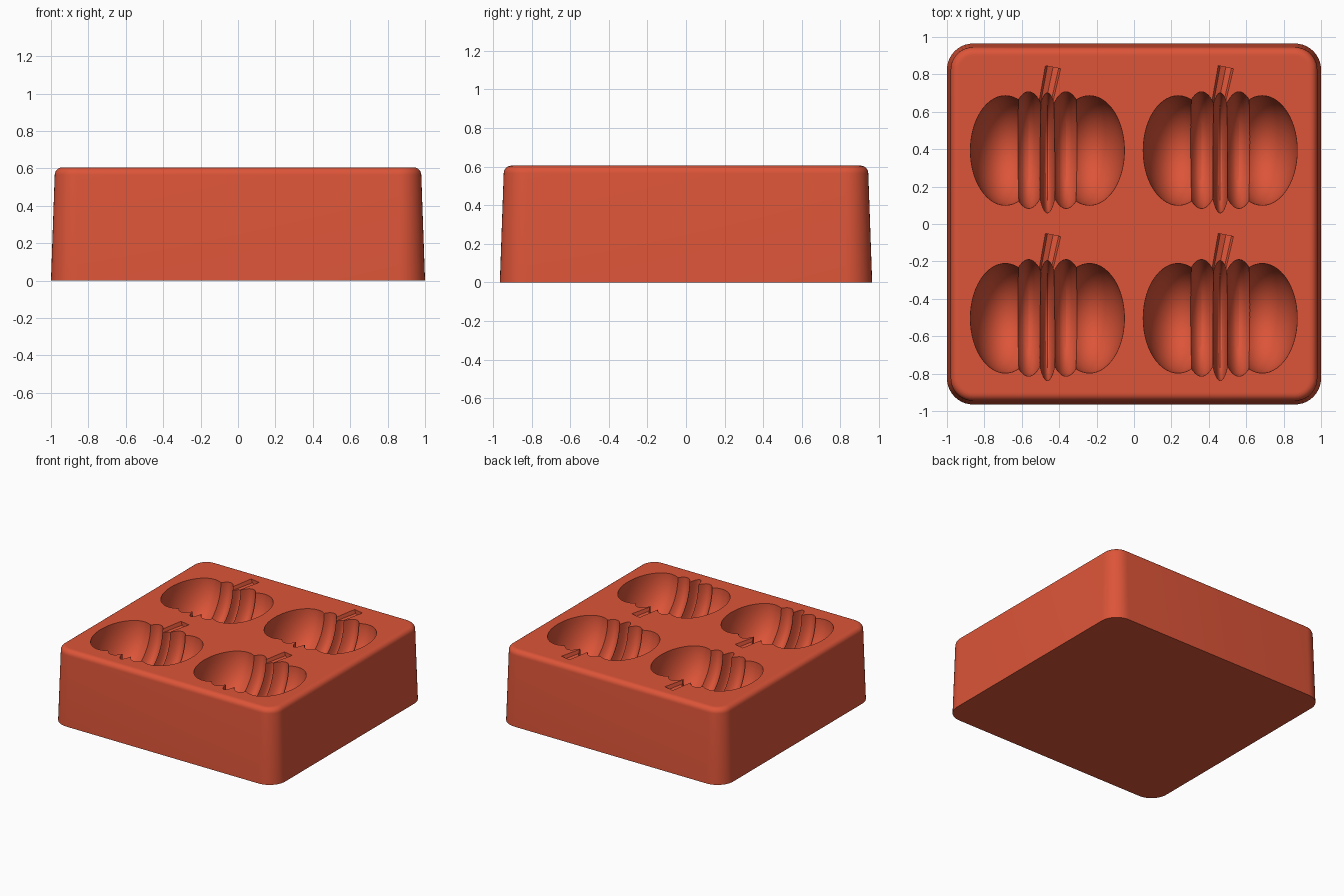
import bpy, bmesh
from math import sin, cos, pi, radians
from mathutils import Matrix, Vector

if "Cube" in bpy.data.objects:
    bpy.data.objects.remove(bpy.data.objects["Cube"], do_unlink=True)

HEIGHT, FILLET, TAPER = 0.605, 0.04, 0.02
HALF_X, HALF_Y, CORNER = 1.0, 0.965, 0.14
RIM = HEIGHT + 0.003
CAVITIES = [(x, y) for x in (-0.463, 0.461) for y in (0.393, -0.504)]

clay = bpy.data.materials.new("terracotta red")
clay.use_nodes = True
colour = (0.72, 0.09, 0.04, 1)
clay.diffuse_color = colour
clay.node_tree.nodes["Principled BSDF"].inputs["Base Color"].default_value = colour


def make_object(name, bm):
    bmesh.ops.recalc_face_normals(bm, faces=bm.faces)
    mesh = bpy.data.meshes.new(name)
    bm.to_mesh(mesh)
    bm.free()
    mesh.materials.append(clay)
    obj = bpy.data.objects.new(name, mesh)
    bpy.context.collection.objects.link(obj)
    return obj


def rounded_ring(bm, inset, z, steps=10):
    """Rounded rectangle of vertices, pulled in by inset."""
    radius = CORNER - inset
    verts = []
    for quarter, (sx, sy) in enumerate([(1, 1), (-1, 1), (-1, -1), (1, -1)]):
        for i in range(steps + 1):
            a = (quarter + i / steps) * pi / 2
            verts.append(bm.verts.new((sx * (HALF_X - CORNER) + radius * cos(a),
                                       sy * (HALF_Y - CORNER) + radius * sin(a), z)))
    return verts


# Tapered block with rounded corners, a filleted top rim and a flat top border
bm = bmesh.new()
rings = [rounded_ring(bm, 0, 0)]
for i in range(7):
    a = i / 6 * pi / 2
    rings.append(rounded_ring(bm, TAPER + FILLET * (1 - cos(a)),
                              HEIGHT - FILLET * (1 - sin(a))))
rings.append(rounded_ring(bm, TAPER + FILLET + 0.008, HEIGHT))
for low, high in zip(rings, rings[1:]):
    for i in range(len(low)):
        j = (i + 1) % len(low)
        bm.faces.new((low[i], low[j], high[j], high[i]))
bm.faces.new(rings[0][::-1])
bm.faces.new(rings[-1])
block = make_object("mould_block", bm)
bpy.context.view_layer.objects.active = block
block.select_set(True)


def carve(name, add_shape):
    """Cut the same shape out of all four cavities."""
    bm = bmesh.new()
    for x, y in CAVITIES:
        add_shape(bm, x, y)
    cutter = make_object(name, bm)
    cutter.hide_render = True
    cut = block.modifiers.new(name, "BOOLEAN")
    cut.operation = "DIFFERENCE"
    cut.solver = "MANIFOLD"
    cut.object = cutter
    bpy.ops.object.modifier_apply(modifier=cut.name)
    bpy.data.objects.remove(cutter, do_unlink=True)


def lobe(dx, dy, size):
    """Ellipsoid with its poles along y."""
    def add_shape(bm, x, y):
        place = (Matrix.Translation((x + dx, y + dy, RIM)) @ Matrix.Diagonal((*size, 1))
                 @ Matrix.Rotation(radians(90), 4, "X"))
        bmesh.ops.create_uvsphere(bm, u_segments=40, v_segments=28, radius=1, matrix=place)
    return add_shape


def stem(bm, x, y):
    """Slightly tapered, faceted stalk."""
    start = Vector((x - 0.012, y + 0.24, RIM))
    end = Vector((x + 0.03, y + 0.445, RIM))
    axis = end - start
    place = (Matrix.Translation((start + end) / 2)
             @ axis.to_track_quat("Z", "Y").to_matrix().to_4x4())
    bmesh.ops.create_cone(bm, cap_ends=True, segments=8, radius1=0.037, radius2=0.043,
                          depth=axis.length, matrix=place)


# Gourd cavities: side, middle and centre lobes plus the stalk
for side, label in ((-1, "right"), (1, "left")):
    carve(label + "_side_lobe", lobe(side * 0.225, 0, (0.187, 0.293, 0.33)))
    carve(label + "_middle_lobe", lobe(side * 0.1, 0.002, (0.108, 0.312, 0.365)))
carve("centre_lobe", lobe(0, -0.012, (0.06, 0.322, 0.4)))
carve("stalk", stem)

# Smooth curves with crisp creases
bpy.ops.object.shade_smooth_by_angle(angle=radians(25))
